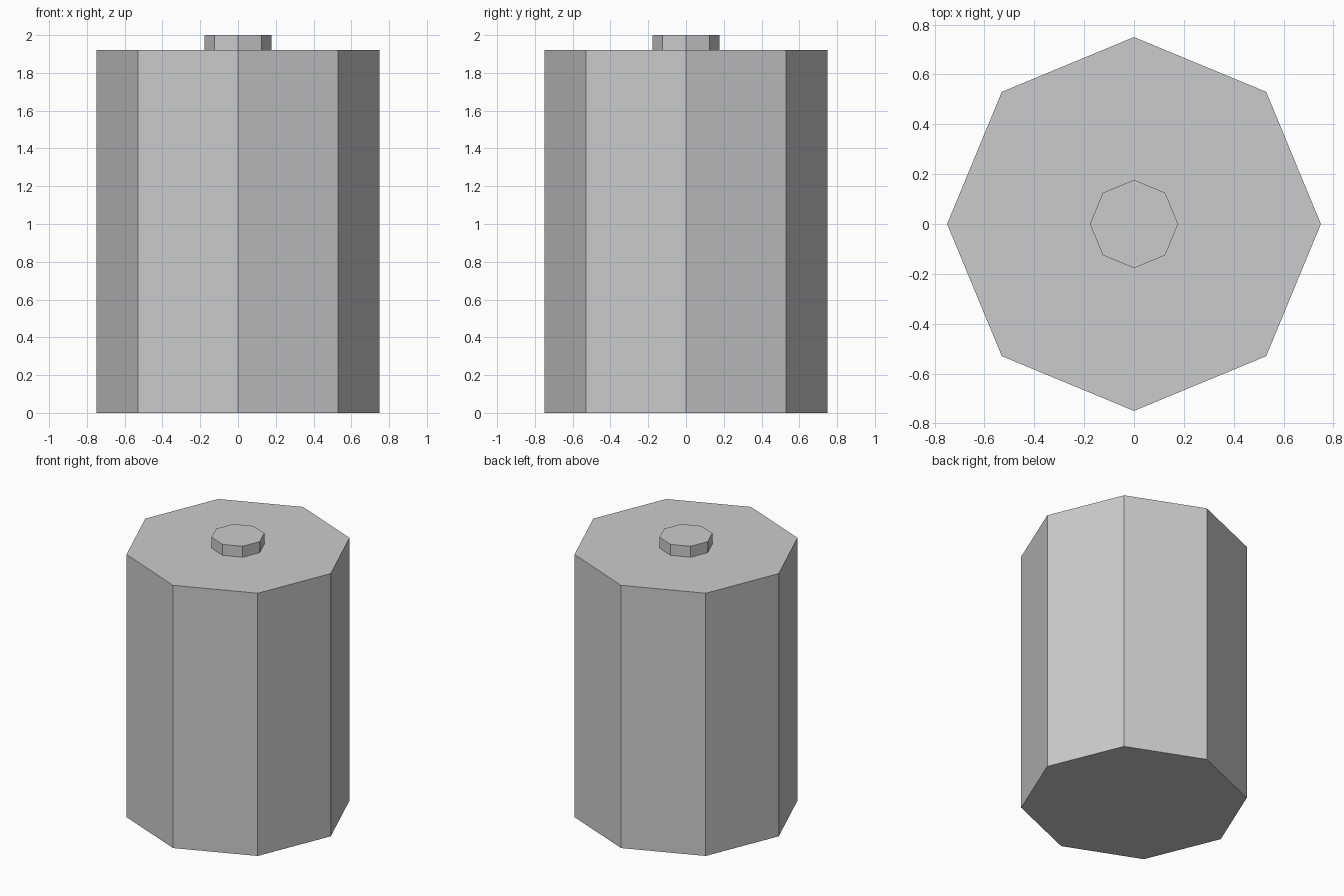
import bpy

if "Cube" in bpy.data.objects:
    bpy.data.objects.remove(bpy.data.objects["Cube"])


def octagon_prism(name, radius, z_bottom, z_top):
    # Eight-sided flat-shaded prism with corners on the x and y axes
    bpy.ops.mesh.primitive_cylinder_add(
        vertices=8, radius=radius, depth=z_top - z_bottom,
        location=(0, 0, (z_bottom + z_top) / 2))
    obj = bpy.context.object
    obj.name = name
    return obj


BODY_TOP = 1.92

# Main body
body = octagon_prism("body", 0.75, 0, BODY_TOP)

# Small raised cap in the middle of the top
cap = octagon_prism("top_cap", 0.177, BODY_TOP, 2.0)
